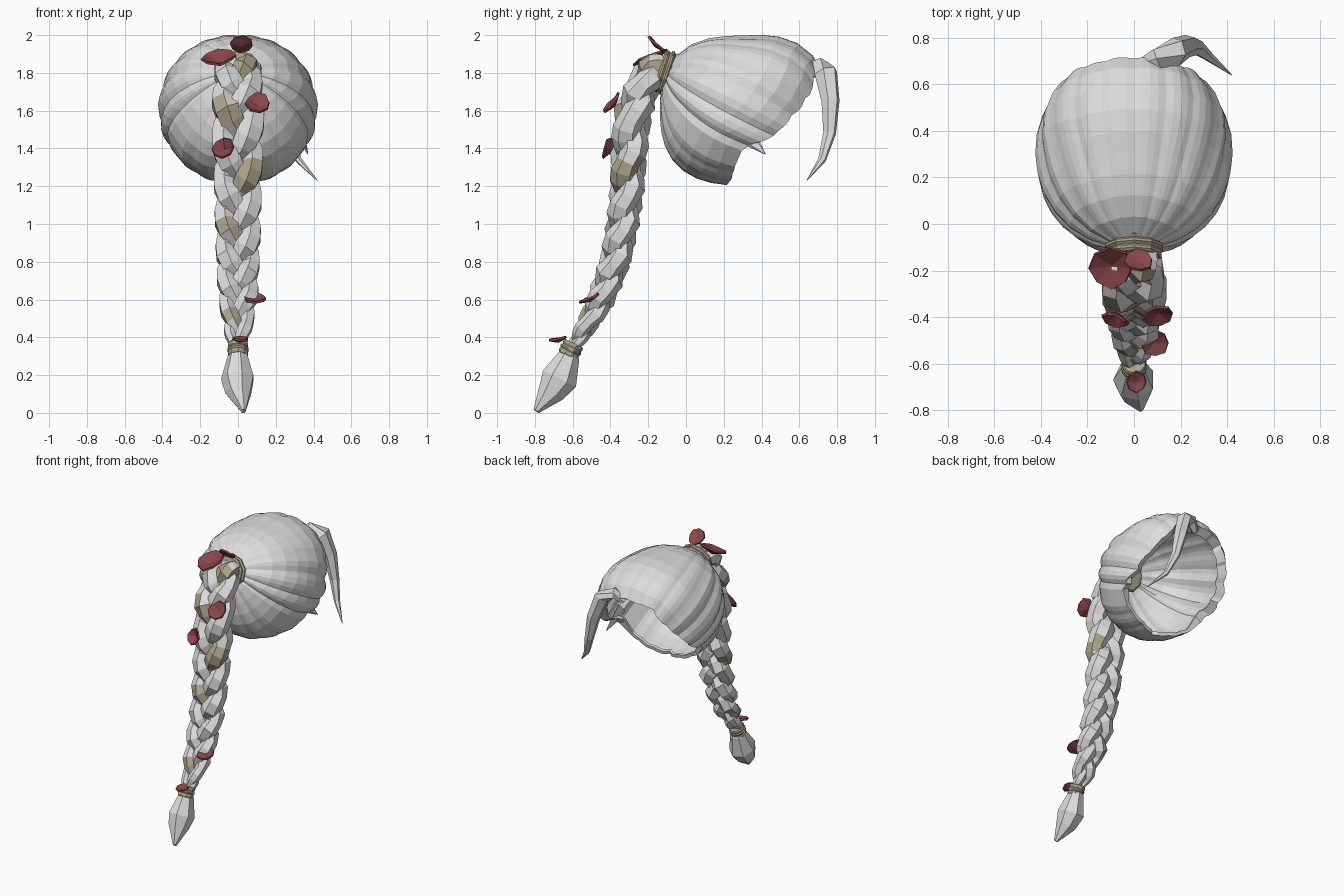
import bpy, math, random
from mathutils import Vector as V

random.seed(4)
if "Cube" in bpy.data.objects:
    bpy.data.objects.remove(bpy.data.objects["Cube"])


def material(name, rgb):
    m = bpy.data.materials.new(name)
    m.use_nodes = True
    m.diffuse_color = (*rgb, 1)
    m.node_tree.nodes["Principled BSDF"].inputs["Base Color"].default_value = (*rgb, 1)
    return m


hair = material("silver hair", (0.72, 0.72, 0.72))
cloth = material("beige ribbon", (0.42, 0.38, 0.26))
red = material("dark red petal", (0.25, 0.06, 0.07))


def build(name, verts, faces, *mats):
    me = bpy.data.meshes.new(name)
    me.from_pydata(verts, [], faces)
    for m in mats:
        me.materials.append(m)
    ob = bpy.data.objects.new(name, me)
    bpy.context.collection.objects.link(ob)
    return ob


def tube(name, pts, radii, sides, *mats, ref=(1, 0, 0)):
    """Closed tube along pts; radii holds (width, depth) per point."""
    pts = [V(p) for p in pts]
    verts, faces, n = [], [], len(pts)
    for i, p in enumerate(pts):
        t = (pts[min(i + 1, n - 1)] - pts[max(i - 1, 0)]).normalized()
        u = (V(ref) - t * t.dot(V(ref))).normalized()
        w = t.cross(u)
        for k in range(sides):
            a = math.tau * (k + 0.5) / sides
            verts.append(p + u * radii[i][0] * math.cos(a) + w * radii[i][1] * math.sin(a))
    for i in range(n - 1):
        for k in range(sides):
            a, b = i * sides + k, i * sides + (k + 1) % sides
            faces.append((a, b, b + sides, a + sides))
    faces.append(tuple(reversed(range(sides))))
    faces.append(tuple(range((n - 1) * sides, n * sides)))
    return build(name, verts, faces, *mats)


def sample(keys, x):
    """Piecewise linear lookup of tuples keyed by their first value."""
    for a, b in zip(keys, keys[1:]):
        if x <= b[0]:
            f = (x - a[0]) / (b[0] - a[0])
            return [p + (q - p) * f for p, q in zip(a[1:], b[1:])]
    return list(keys[-1][1:])


# Swept hair cap: strands radiate from the tie to the hairline
centre, size = V((0, 0.3, 1.6)), V((0.425, 0.44, 0.4))
pole = (V((0, -0.09, 1.8)) - centre).normalized()
hairline = [(0, 0, 0.71, 1.8), (0.2, 0.2, 0.69, 1.76), (0.4, 0.32, 0.64, 1.6),
            (0.55, 0.37, 0.49, 1.46), (0.69, 0.37, 0.29, 1.4), (0.72, 0.27, 0.25, 1.32),
            (0.85, 0.16, 0.23, 1.22), (1, 0, 0.2, 1.2)]
half, rows, step = 36, 9, 4
reach = [random.uniform(0.97, 1.02) for _ in range(half)]
verts, faces = [], []
cols = half * 2
for j in range(rows + 2):
    for i in range(cols):
        k = min(i, cols - i)
        side = 1 if i <= half else -1
        share = k / half
        x, y, z = sample(hairline, share)
        rim = (V((x * side, y, z)) - centre).normalized()
        f = 0.1 + 0.9 * min(j, rows) / rows
        if j >= rows:
            f *= reach[k // step]
        d = pole.slerp(rim, f)
        # Round across the head, squarer from crown to brow
        ex, ey, ez = (abs(d[c] / size[c]) for c in range(3))
        r = ((ey ** 2.6 + ez ** 2.6) ** (2.1 / 2.6) + ex ** 2.1) ** (-1 / 2.1)
        r *= 1 + 0.08 * max(d.y, 0) * max(d.z, 0) - 0.06 * abs(d.x) * max(-d.z, 0)
        # Creases between strands, deepest over the sides
        crease = (0.8, 0.25, 0, 0.25)[k % step] * (0.055 if 0.35 < share < 0.75 else 0.02)
        r *= 1 - crease * math.sin(math.pi * min(f, 0.6) / 1.2)
        # The last row rolls the hairline inward
        if j > rows:
            r *= 0.86 if share < 0.7 else 0.94
        verts.append(centre + d * r)
for j in range(rows + 1):
    for i in range(cols):
        a, b = j * cols + i, j * cols + (i + 1) % cols
        faces.append((a, b, b + cols, a + cols))
cap = build("hair_cap", verts, faces, hair)
thick = cap.modifiers.new("thickness", "SOLIDIFY")
thick.thickness, thick.offset = 0.02, -1

# Loose fringe lock and a small side wisp
tube("fringe_lock",
     [(0.03, 0.68, 1.79), (0.1, 0.71, 1.84), (0.18, 0.74, 1.8), (0.23, 0.765, 1.65),
      (0.27, 0.76, 1.48), (0.32, 0.72, 1.34), (0.42, 0.64, 1.23)],
     [(0.03, 0.02), (0.05, 0.04), (0.065, 0.05), (0.05, 0.045),
      (0.035, 0.03), (0.022, 0.018), (0.002, 0.002)], 6, hair, ref=(0.3, 1, 0))
tube("side_wisp", [(0.34, 0.28, 1.5), (0.35, 0.36, 1.43), (0.37, 0.42, 1.37)],
     [(0.015, 0.06), (0.012, 0.035), (0.002, 0.002)], 5, hair)

# Three-strand braid: path keys are step, y, z, half width, weave angle
path = [(0, -0.1, 1.83, 0.1, -260), (1, -0.19, 1.81, 0.135, -200), (2, -0.28, 1.6, 0.152, -45),
        (3, -0.3, 1.4, 0.146, 50), (4, -0.31, 1.2, 0.138, 165), (5, -0.335, 1.0, 0.132, 295),
        (6, -0.375, 0.8, 0.127, 440), (7, -0.45, 0.6, 0.113, 600), (8, -0.55, 0.42, 0.078, 740),
        (9, -0.6, 0.35, 0.042, 800)]
ribbon_bands = [(1.87, 0.07), (1.59, 0.07), (1.25, 0.08), (0.98, 0.05), (0.52, 0.045)]
samples, sides = 40, 6
for s, name in enumerate(("ribbon_strand", "braid_strand_a", "braid_strand_b")):
    pts, radii = [], []
    for i in range(samples + 1):
        q = 9 * i / samples
        y, z, w, deg = sample(path, q)
        y0, z0 = sample(path, max(q - 0.4, 0))[:2]
        y1, z1 = sample(path, min(q + 0.4, 9))[:2]
        out = V((0, z0 - z1, y1 - y0)).normalized()
        t = math.radians(deg + 120 * s)
        pts.append(V((0.54 * w * math.sin(t), y, z)) + out * 0.18 * w * math.sin(2 * t))
        swell = w * (0.42 + 0.1 * abs(math.sin(2 * t)))
        radii.append((swell, swell))
    strand = tube(name, pts, radii, sides, hair, cloth)
    # A ribbon surfaces on the outer front of the first strand
    if s == 0:
        for p in strand.data.polygons:
            shown = any(abs(p.center.z - z) < h for z, h in ribbon_bands)
            if shown and (p.normal.y < -0.2 or p.normal.x * p.center.x > 0.04):
                p.material_index = 1

# Tail tuft
tube("tail_tuft", [(0, -0.6, 0.36), (0, -0.62, 0.3), (0, -0.67, 0.18), (0.005, -0.715, 0.11), (0.03, -0.793, 0.01)],
     [(0.035, 0.035), (0.055, 0.06), (0.09, 0.1), (0.072, 0.075), (0.012, 0.018)], 7, hair)


# Wrapped ties with ridged bands
def tie(name, mid, axis, length, radius):
    profile = [0.9, 1.0, 1.0, 0.93, 1.04, 1.04, 0.93, 1.0, 1.0, 0.9]
    axis, n = V(axis).normalized(), len(profile) - 1
    pts = [V(mid) + axis * length * (i / n - 0.5) for i in range(n + 1)]
    tube(name, pts, [(radius[0] * p, radius[1] * p) for p in profile], 10, cloth)


tie("upper_tie", (0, -0.1, 1.8), (0, -0.95, 0.3), 0.09, (0.125, 0.115))
tie("lower_tie", (0, -0.61, 0.335), (0, -0.45, -0.9), 0.075, (0.055, 0.057))


# Cupped petals tucked along the braid
def petal(name, mid, normal, radius, cup):
    normal = V(normal).normalized()
    u = normal.orthogonal().normalized()
    w = normal.cross(u)
    n = 8
    verts = [V(mid) - normal * radius * cup]
    for k in range(n):
        a = math.tau * k / n
        r = radius * random.uniform(0.92, 1.08)
        verts.append(V(mid) + (u * math.cos(a) + w * math.sin(a)) * r
                     + normal * radius * random.uniform(0.0, 0.2))
    ob = build(name, verts, [(0, k + 1, (k + 1) % n + 1) for k in range(n)], red)
    ob.modifiers.new("thickness", "SOLIDIFY").thickness = 0.012


petals = [((-0.1, -0.19, 1.88), (-0.1, -0.35, 0.93), 0.092, 0.3),
          ((0.02, -0.155, 1.955), (0, 0.65, 0.75), 0.06, 0.15),
          ((0.105, -0.395, 1.64), (0.1, -0.75, 0.65), 0.064, 0.25),
          ((-0.08, -0.415, 1.405), (-0.3, -0.85, 0.35), 0.057, 0.5),
          ((0.09, -0.515, 0.61), (0.1, -0.45, 0.88), 0.06, 0.2),
          ((0.01, -0.68, 0.395), (0, -0.2, 1), 0.042, 0.3)]
for i, p in enumerate(petals):
    petal(f"petal_{i + 1}", *p)
